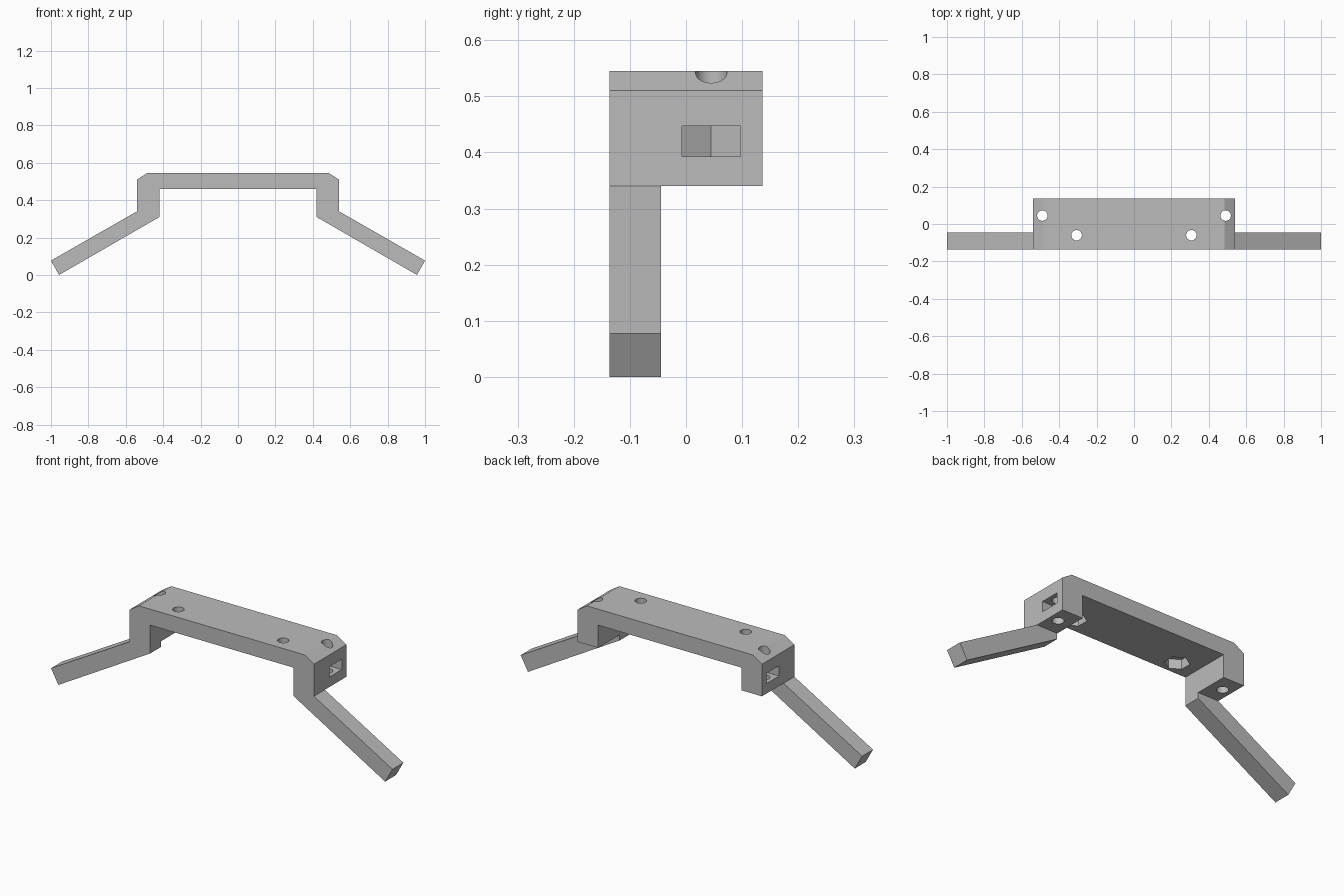
import bpy, bmesh, math
from mathutils import Matrix

cube = bpy.data.objects.get("Cube")
if cube:
    bpy.data.objects.remove(cube, do_unlink=True)

grey = bpy.data.materials.new("matte grey")
grey.use_nodes = True
grey.diffuse_color = (0.5, 0.5, 0.5, 1)
grey.node_tree.nodes["Principled BSDF"].inputs["Base Color"].default_value = (0.5, 0.5, 0.5, 1)


def make_object(name, bm):
    bmesh.ops.recalc_face_normals(bm, faces=bm.faces)
    mesh = bpy.data.meshes.new(name)
    bm.to_mesh(mesh)
    bm.free()
    mesh.materials.append(grey)
    obj = bpy.data.objects.new(name, mesh)
    bpy.context.collection.objects.link(obj)
    return obj


def extrude_profile(name, points, y0, y1):
    """Extrude an x-z outline along y."""
    bm = bmesh.new()
    face = bm.faces.new([bm.verts.new((x, y0, z)) for x, z in points])
    new = bmesh.ops.extrude_face_region(bm, geom=[face])["geom"]
    bmesh.ops.translate(bm, vec=(0, y1 - y0, 0),
                        verts=[v for v in new if isinstance(v, bmesh.types.BMVert)])
    return make_object(name, bm)


def prism(name, x, y, z0, z1, radius, sides, turn=0.0):
    """Upright prism or cylinder between two heights."""
    bm = bmesh.new()
    bmesh.ops.create_cone(bm, cap_ends=True, segments=sides, radius1=radius, radius2=radius,
                          depth=z1 - z0,
                          matrix=Matrix.Translation((x, y, (z0 + z1) / 2)) @ Matrix.Rotation(turn, 4, "Z"))
    return make_object(name, bm)


def box(name, centre, size):
    bm = bmesh.new()
    bmesh.ops.create_cube(bm, size=1, matrix=Matrix.Translation(centre) @ Matrix.Diagonal((*size, 1)))
    return make_object(name, bm)


def combine(target, tool, operation):
    tool.hide_render = True
    mod = target.modifiers.new(operation.title(), "BOOLEAN")
    mod.operation, mod.solver, mod.object = operation, "EXACT", tool
    bpy.context.view_layer.objects.active = target
    bpy.ops.object.modifier_apply(modifier=mod.name)
    bpy.data.objects.remove(tool, do_unlink=True)


FRONT, ARM_BACK, BACK = -0.136, -0.045, 0.136
HOLE, NUT, NUT_X, NUT_Y = 0.028, 0.06, 0.49, 0.045

# Chamfered bridge with two short legs
half = [(0.42, 0.46), (0.42, 0.34), (0.54, 0.34), (0.54, 0.51), (0.485, 0.545)]
bracket = extrude_profile("bracket", half + [(-x, z) for x, z in reversed(half)], FRONT, BACK)

# Sloping arms at the front of each leg
arm = [(0.42, 0.34), (0.42, 0.31), (0.957, 0), (1, 0.077), (0.54, 0.34)]
for side in (1, -1):
    outline = [(side * x, z) for x, z in arm]
    combine(bracket, extrude_profile("arm", outline, FRONT, ARM_BACK), "UNION")

# Screw holes and nut traps
for side in (1, -1):
    cutters = [
        prism("bridge_hole", side * 0.307, -0.06, 0.4, 0.6, HOLE, 32),
        prism("bridge_nut_pocket", side * 0.307, -0.06, 0.4, 0.51, NUT, 6, 0),
        prism("leg_hole", side * NUT_X, NUT_Y, 0.3, 0.6, HOLE, 32),
        prism("leg_nut_pocket", side * NUT_X, NUT_Y, 0.393, 0.447, NUT, 6, math.pi / 2),
        box("nut_slot", (side * (NUT_X + 0.1), NUT_Y, 0.42), (0.2, NUT * math.sqrt(3), 0.054)),
    ]
    for cutter in cutters:
        combine(bracket, cutter, "DIFFERENCE")

# Smooth hole walls, sharp edges elsewhere
bpy.ops.object.select_all(action="DESELECT")
bracket.select_set(True)
bpy.context.view_layer.objects.active = bracket
bpy.ops.object.shade_smooth_by_angle(angle=math.radians(25))
